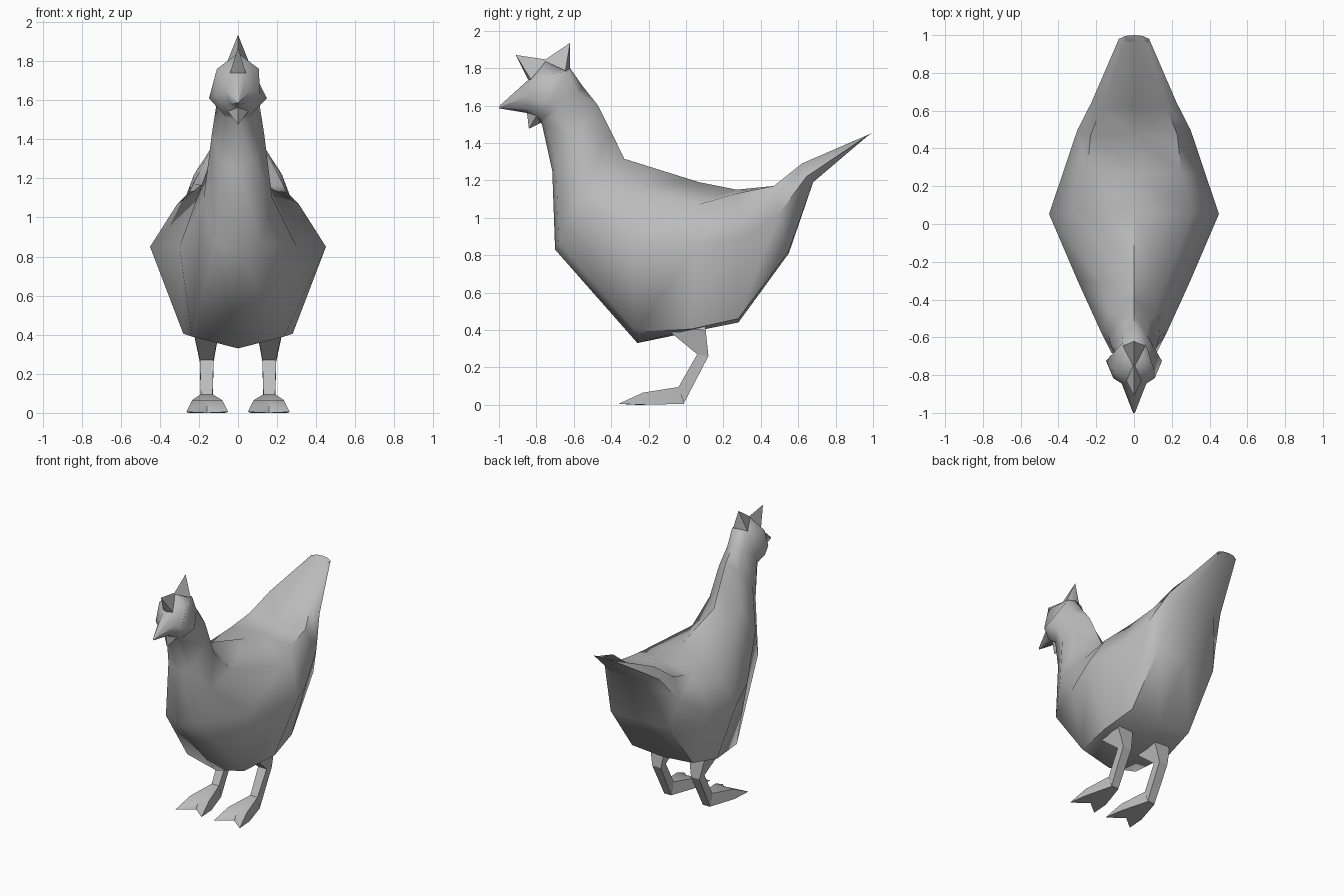
import bpy, bmesh, math

if "Cube" in bpy.data.objects:
    bpy.data.objects.remove(bpy.data.objects["Cube"])

grey = bpy.data.materials.new("plain grey")
grey.diffuse_color = (0.5, 0.5, 0.5, 1)
grey.use_nodes = True
grey.node_tree.nodes["Principled BSDF"].inputs["Base Color"].default_value = grey.diffuse_color


def make(name, verts, faces, angle=None):
    """Mesh object from points and faces, with consistent normals."""
    bm = bmesh.new()
    vs = [bm.verts.new(v) for v in verts]
    for f in faces:
        bm.faces.new([vs[i] for i in f])
    bmesh.ops.recalc_face_normals(bm, faces=bm.faces)
    me = bpy.data.meshes.new(name)
    bm.to_mesh(me)
    bm.free()
    me.materials.append(grey)
    ob = bpy.data.objects.new(name, me)
    bpy.context.collection.objects.link(ob)
    if angle:
        bpy.context.view_layer.objects.active = ob
        ob.select_set(True)
        bpy.ops.object.shade_smooth_by_angle(angle=math.radians(angle))
        ob.select_set(False)
    return ob


def loft(name, rings, angle=None):
    """Skin closed rings of equal size and cap both ends."""
    n = len(rings[0])
    faces = [(r * n + i, r * n + (i + 1) % n, (r + 1) * n + (i + 1) % n, (r + 1) * n + i)
             for r in range(len(rings) - 1) for i in range(n)]
    faces += [tuple(range(n)), tuple((len(rings) - 1) * n + i for i in range(n))]
    return make(name, [p for ring in rings for p in ring], faces, angle)


def full(half):
    """Complete a half outline (top centre to bottom centre) by mirroring."""
    return half + [(-x, y, z) for x, y, z in reversed(half[1:-1])]


def section(top, bottom, *sides):
    """Tilted body section: side points (x, z) lie on the top-bottom plane."""
    (ty, tz), (by, bz) = top, bottom
    half = [(0, ty, tz)]
    for x, z in sides:
        t = min(1, max(0, (tz - z) / (tz - bz)))
        half.append((x, ty + (by - ty) * t, z))
    return full(half + [(0, by, bz)])


# Body in one skin: tail and trunk, then neck, head and beak
trunk = [
    section((1.0, 1.455), (.97, 1.44), (.045, 1.453), (.08, 1.445), (.05, 1.441)),
    section((.62, 1.24), (.68, 1.19), (.17, 1.29), (.225, 1.22), (.14, 1.19)),
    section((.47, 1.13), (.55, .81), (.23, 1.17), (.30, 1.02), (.24, .82)),
    section((.27, 1.15), (.28, .44), (.25, 1.13), (.375, .88), (.25, .46)),
    section((.07, 1.19), (.03, .39), (.31, 1.07), (.45, .85), (.28, .405)),
    section((-.33, 1.315), (-.26, .33), (.17, 1.15), (.30, .85), (.235, .39)),
]
neck = [
    section((-.40, 1.46), (-.70, .83), (.13, 1.32), (.175, 1.10), (.12, .87)),
    section((-.47, 1.60), (-.715, 1.25), (.08, 1.55), (.135, 1.42), (.09, 1.28)),
    section((-.55, 1.70), (-.77, 1.50), (.065, 1.67), (.11, 1.58), (.06, 1.51)),
    section((-.62, 1.80), (-.78, 1.51), (.06, 1.785), (.148, 1.61), (.07, 1.53)),
    section((-.75, 1.84), (-.84, 1.555), (.108, 1.76), (.11, 1.63), (.055, 1.57)),
    section((-.84, 1.74), (-.85, 1.56), (.035, 1.72), (.065, 1.65), (.04, 1.58)),
    section((-.995, 1.60), (-1.0, 1.585), (.004, 1.597), (.006, 1.592), (.004, 1.587)),
]
loft("body", trunk + neck, 60)


def spike(name, base, tip):
    """Pointed piece on a mirrored base outline."""
    pts = full(base)
    n = len(pts)
    make(name, pts + [tip], [(i, (i + 1) % n, n) for i in range(n)] + [tuple(range(n))], 60)


# Two comb points and wattle
spike("rear_comb", [(0, -.62, 1.79), (.06, -.645, 1.785), (0, -.76, 1.84)], (0, -.62, 1.935))
spike("front_comb", [(0, -.74, 1.845), (.04, -.83, 1.74), (0, -.845, 1.74)], (0, -.91, 1.87))
spike("wattle", [(0, -.75, 1.52), (.065, -.79, 1.56), (0, -.85, 1.56)], (0, -.84, 1.475))


def quad(x0, x1, front, back):
    """Leg section between a front and a back (y, z) point."""
    return [(x0, *front), (x1, *front), (x1, *back), (x0, *back)]


# Legs and webbed feet
for side, s in (("right", 1), ("left", -1)):
    flip = lambda pts: [(s * x, y, z) for x, y, z in pts]
    leg = [quad(.12, .20, (-.01, .45), (.10, .46)),
           quad(.10, .225, (-.11, .41), (.105, .40)),
           quad(.125, .195, (.06, .27), (.12, .26)),
           quad(.13, .19, (-.04, .095), (-.01, .01))]
    loft(side + "_leg", [flip(r) for r in leg])
    # Ankle section, web section, two toe tips with a notch between
    foot = quad(.13, .19, (-.04, .095), (-.01, .005))
    foot += [(.08, -.23, .065), (.235, -.23, .065), (.25, -.22, 0), (.065, -.22, 0),
             (.05, -.36, .005), (.265, -.36, .005), (.158, -.27, 0), (.158, -.23, .065)]
    make(side + "_foot", flip(foot),
         [(0, 1, 5, 11, 4), (1, 2, 6, 5), (3, 0, 4, 7), (2, 3, 7, 10, 6), (0, 3, 2, 1),
          (4, 11, 8), (11, 10, 8), (10, 7, 8), (7, 4, 8),
          (11, 5, 9), (10, 11, 9), (6, 10, 9), (5, 6, 9)], 50)
